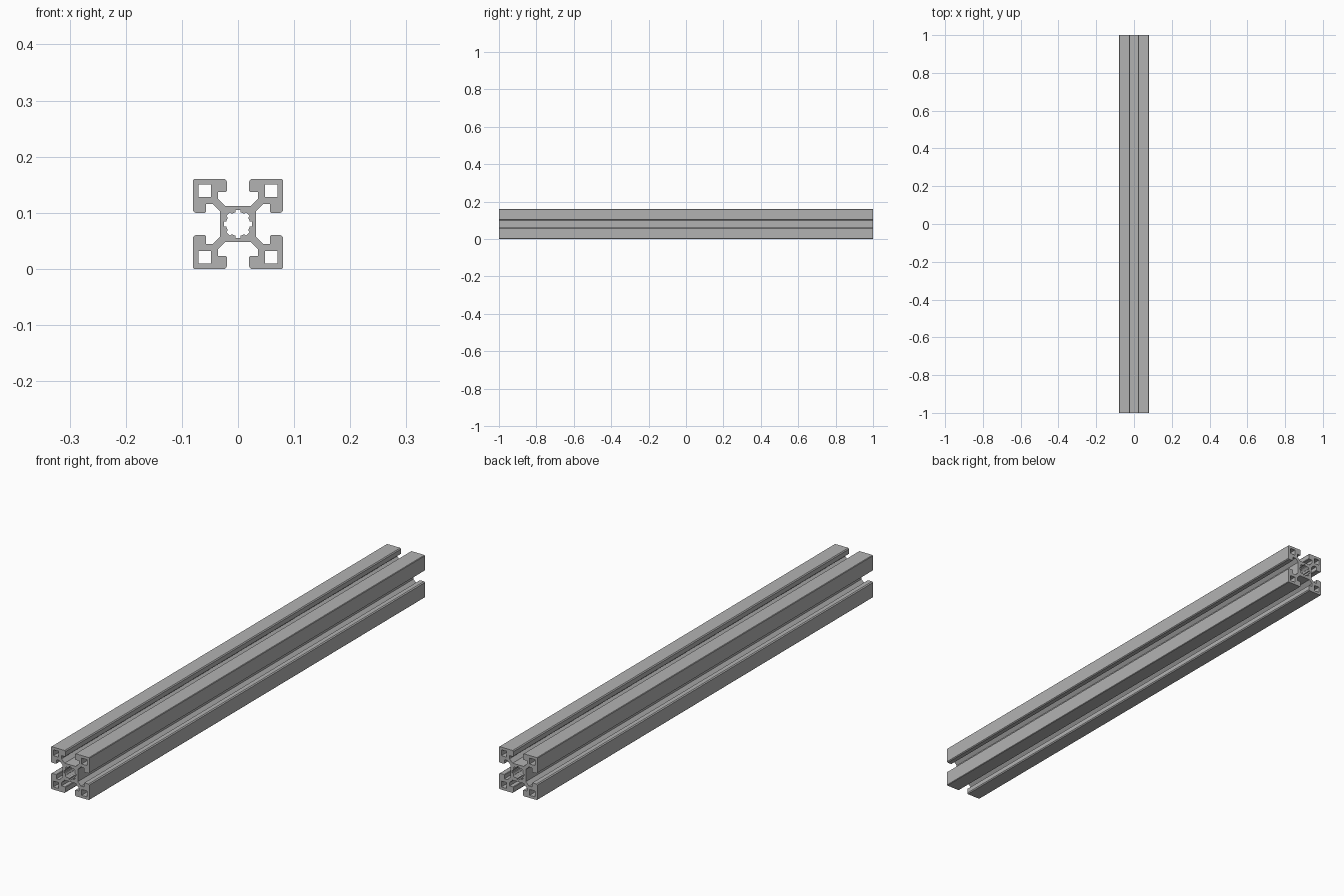
import bpy, bmesh
from math import sin, cos, pi

LENGTH = 2.0
HALF = 0.08

cube = bpy.data.objects.get("Cube")
if cube:
    bpy.data.objects.remove(cube, do_unlink=True)

# Bare aluminium
metal = bpy.data.materials.new("grey_aluminium")
metal.use_nodes = True
grey = (0.45, 0.45, 0.45, 1)
metal.diffuse_color = grey
metal.node_tree.nodes["Principled BSDF"].inputs["Base Color"].default_value = grey


def turn(points, times):
    """Rotate a point list by quarter turns."""
    for _ in range(times):
        points = [(z, -x) for x, z in points]
    return points


# Outline: half of one corner arm, mirrored on its diagonal, then repeated
half_arm = [(0.023, 0.032), (0.036, 0.045), (0.036, 0.057), (0.022, 0.057),
            (0.02, 0.059), (0.02, 0.076), (0.023, HALF), (0.078, HALF)]
arm = half_arm + [(z, x) for x, z in reversed(half_arm)]
outline = [p for q in range(4) for p in turn(arm, q)]

# Square channel in each corner
a, b = 0.048, 0.07
square = [(a, a), (a, b), (b, b), (b, a)]
loops = [outline] + [turn(square, q) for q in range(4)]

# Grooved centre bore
bore = []
for i in range(8):
    mid = i * pi / 4
    for offset, radius in ((-0.22, 0.0215), (-0.18, 0.025),
                           (0.18, 0.025), (0.22, 0.0215)):
        bore.append((radius * sin(mid + offset), radius * cos(mid + offset)))
loops.append(bore)

# Fill the section and extrude it along the rail
bm = bmesh.new()
for loop in loops:
    verts = [bm.verts.new((x, -LENGTH / 2, z + HALF)) for x, z in loop]
    for i, v in enumerate(verts):
        bm.edges.new((v, verts[i - 1]))
bmesh.ops.triangle_fill(bm, use_beauty=True, use_dissolve=False,
                        edges=bm.edges[:], normal=(0, -1, 0))
result = bmesh.ops.extrude_face_region(bm, geom=bm.faces[:], use_keep_orig=True)
moved = [g for g in result["geom"] if isinstance(g, bmesh.types.BMVert)]
bmesh.ops.translate(bm, verts=moved, vec=(0, LENGTH, 0))
bmesh.ops.recalc_face_normals(bm, faces=bm.faces[:])

mesh = bpy.data.meshes.new("slotted_rail")
bm.to_mesh(mesh)
bm.free()
mesh.materials.append(metal)
rail = bpy.data.objects.new("slotted_rail", mesh)
bpy.context.collection.objects.link(rail)
